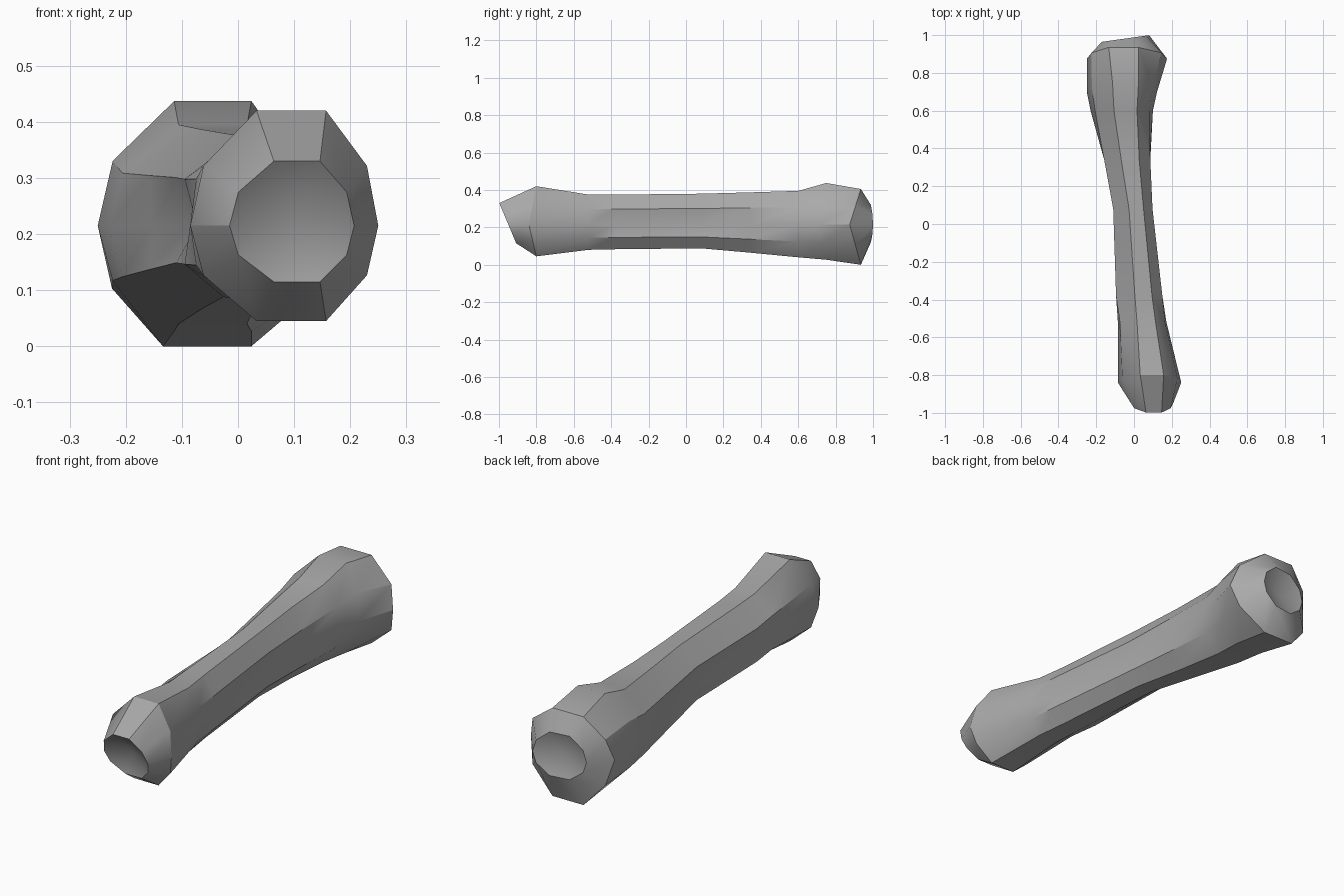
import bpy
import bmesh
import math

default_cube = bpy.data.objects.get("Cube")
if default_cube:
    bpy.data.objects.remove(default_cube, do_unlink=True)

MID_Z = 0.215   # height of the long axis
SIDES = 10


def make_material(name, colour):
    material = bpy.data.materials.new(name)
    material.use_nodes = True
    material.diffuse_color = colour
    material.node_tree.nodes["Principled BSDF"].inputs["Base Color"].default_value = colour
    return material


def ring(bm, y, centre, left, right, bottom, top, side=1.0, shoulder=0.87,
         lean=0.0, twist=0.0, cup=0.0):
    """Ten-sided section: side and shoulder set the groove, the rest tilt it."""
    # width and height factors for side, shoulder and crown points
    widths = (side, shoulder, 0.37)
    heights = (0.0, 0.52, 1.0)
    verts = []
    for i in range(SIDES):
        angle = math.tau * i / SIDES
        c, s = math.cos(angle), math.sin(angle)
        level = round(math.degrees(math.asin(abs(s))) / 36)
        reach = (right - centre) if c > 0 else (centre - left)
        if level == 2:
            reach = (right - left) / 2
        rise = (top - MID_Z) if s > 0 else (MID_Z - bottom)
        x = centre + math.copysign(widths[level] * reach, c)
        dz = math.copysign(heights[level] * rise, s)
        depth = y + lean * dz + twist * (x - centre) + cup * heights[level]
        verts.append(bm.verts.new((x, depth, MID_Z + dz)))
    return verts


def cap(bm, loop, centre):
    """Close an end with a shallow dish."""
    tip = bm.verts.new(centre)
    for i in range(SIDES):
        bm.faces.new((loop[i], loop[(i + 1) % SIDES], tip))


bm = bmesh.new()
sections = [
    # front end rim and knob
    ring(bm, -0.95, 0.105, -0.015, 0.207, 0.115, 0.33, lean=-0.42),
    ring(bm, -0.84, 0.095, -0.085, 0.25, 0.045, 0.42, cup=0.04),
    # grooved shaft
    ring(bm, -0.52, 0.065, -0.09, 0.175, 0.08, 0.375, side=0.97, shoulder=0.9),
    ring(bm, -0.38, 0.05, -0.095, 0.15, 0.083, 0.375, side=0.85, shoulder=1.0),
    ring(bm, 0.08, 0.012, -0.11, 0.098, 0.088, 0.38, side=0.8, shoulder=1.0),
    ring(bm, 0.34, -0.02, -0.165, 0.092, 0.065, 0.387, side=0.92, shoulder=0.95),
    # back knob and its dished end
    ring(bm, 0.6, -0.045, -0.23, 0.1, 0.04, 0.395),
    ring(bm, 0.7, -0.045, -0.25, 0.122, 0.027, 0.437, cup=0.05),
    ring(bm, 0.875, -0.055, -0.25, 0.175, 0.0, 0.405, cup=0.06),
    ring(bm, 0.982, -0.045, -0.17, 0.08, 0.12, 0.32, twist=0.14),
]
for near, far in zip(sections, sections[1:]):
    for i in range(SIDES):
        j = (i + 1) % SIDES
        bm.faces.new((near[i], near[j], far[j], far[i]))
cap(bm, sections[0], (0.105, -0.9, MID_Z))
cap(bm, sections[-1], (-0.045, 0.945, MID_Z))
bmesh.ops.recalc_face_normals(bm, faces=bm.faces)

mesh = bpy.data.meshes.new("bone_shaft")
bm.to_mesh(mesh)
bm.free()
mesh.materials.append(make_material("plain grey", (0.4, 0.4, 0.4, 1.0)))

bone = bpy.data.objects.new("bone_shaft", mesh)
bpy.context.collection.objects.link(bone)
bpy.ops.object.select_all(action="DESELECT")
bone.select_set(True)
bpy.context.view_layer.objects.active = bone
bpy.ops.object.shade_smooth_by_angle(angle=math.radians(30))
